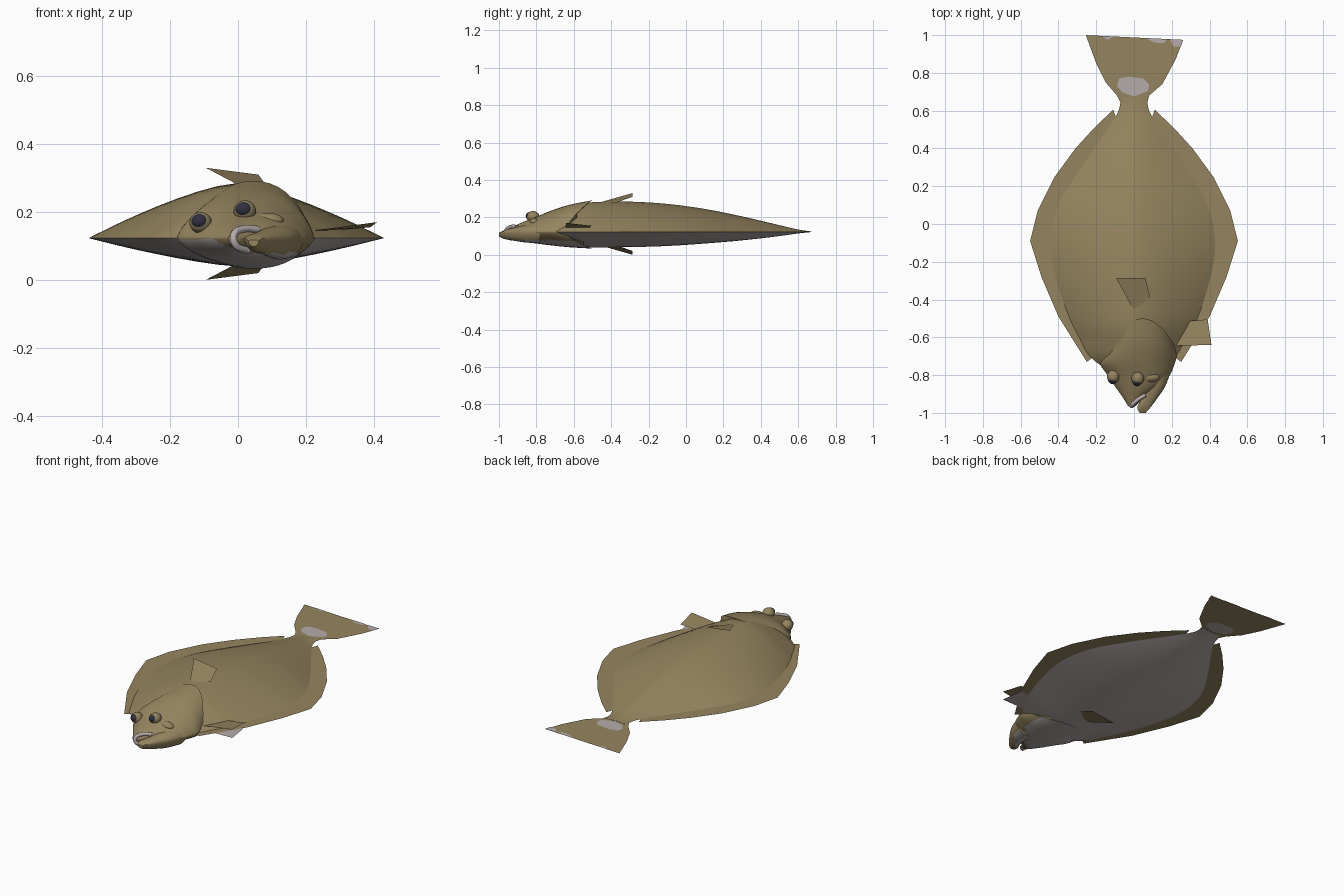
import bpy, bmesh, math
from mathutils import Vector

if "Cube" in bpy.data.objects:
    bpy.data.objects.remove(bpy.data.objects["Cube"])


def material(name, rgb):
    m = bpy.data.materials.new(name)
    m.diffuse_color = (*rgb, 1)
    m.use_nodes = True
    m.node_tree.nodes["Principled BSDF"].inputs["Base Color"].default_value = m.diffuse_color
    return m


OLIVE = material("olive skin", (0.30, 0.235, 0.115))
PALE = material("pale belly", (0.47, 0.41, 0.41))
DARK = material("dark eye", (0.03, 0.03, 0.05))
MID = 0.123


def make(name, verts, faces, mats, rule=None, smooth=True):
    me = bpy.data.meshes.new(name)
    me.from_pydata(verts, [], faces)
    ob = bpy.data.objects.new(name, me)
    bpy.context.collection.objects.link(ob)
    for m in mats:
        me.materials.append(m)
    if rule:
        for p in me.polygons:
            p.material_index = rule(p.center)
    if smooth:
        bm = bmesh.new()
        bm.from_mesh(me)
        bmesh.ops.recalc_face_normals(bm, faces=bm.faces)
        bm.to_mesh(me)
        bm.free()
        bpy.ops.object.select_all(action='DESELECT')
        ob.select_set(True)
        bpy.context.view_layer.objects.active = ob
        bpy.ops.object.shade_smooth_by_angle(angle=math.radians(45))
    return ob


def resample(rows, n=4):
    """Smooth spline through the station rows."""
    out = []
    for i in range(len(rows) - 1):
        a, b, c, d = (rows[max(0, min(len(rows) - 1, i + k))] for k in (-1, 0, 1, 2))
        for s in range(n):
            t = s / n
            out.append([0.5 * (2 * q + (r - p) * t + (2*p - 5*q + 4*r - w) * t*t
                               + (3*q - p - 3*r + w) * t**3)
                        for p, q, r, w in zip(a, b, c, d)])
    return out + [list(rows[-1])]


def loft(name, rows, power, round_, rule, seg=44):
    """Rows: y, left x, right x, top z, bottom z, backward bend of the ring."""
    rows = resample(rows)
    verts, faces = [], []
    for y, xl, xr, zt, zb, bend in rows:
        mid = min(max(MID, zb + 0.003), zt - 0.001)
        for k in range(seg):
            a = 2 * math.pi * k / seg
            u = math.cos(a)
            h = max(0, 1 - abs(u) ** power) ** round_
            z = mid + ((zt if k <= seg // 2 else zb) - mid) * h
            verts.append(((xl + xr) / 2 + u * (xr - xl) / 2, y - bend * u * u, z))
    for i in range(len(rows) - 1):
        for k in range(seg):
            k2 = (k + 1) % seg
            faces.append((i*seg + k, i*seg + k2, (i+1)*seg + k2, (i+1)*seg + k))
    faces.append(tuple(range(seg)))
    faces.append(tuple(range((len(rows) - 1) * seg, len(rows) * seg)))
    return make(name, verts, faces, [OLIVE, PALE], rule)


def plate(name, pts, mat):
    return make(name, pts, [tuple(range(len(pts)))], [mat], smooth=False)


def belly(c):
    return int(c.z < MID)


def head_belly(c):
    t = min(1, max(0, (c.x + 0.08) / 0.1))
    return int(c.z < 0.12 - 0.042 * t)


# Lens-shaped body
body = [(-0.78, -0.13, 0.14, 0.18, 0.07, 0), (-0.70, -0.235, 0.22, 0.225, 0.055, 0),
        (-0.60, -0.29, 0.28, 0.262, 0.044, 0), (-0.50, -0.34, 0.335, 0.281, 0.04, 0),
        (-0.30, -0.41, 0.40, 0.284, 0.041, 0), (-0.10, -0.44, 0.43, 0.272, 0.047, 0),
        (0.10, -0.40, 0.39, 0.245, 0.06, 0), (0.30, -0.28, 0.275, 0.205, 0.077, 0),
        (0.50, -0.14, 0.14, 0.158, 0.10, 0), (0.60, -0.082, 0.08, 0.135, 0.114, 0),
        (0.67, -0.07, 0.07, 0.1245, 0.1215, 0)]
loft("body", body, 1.5, 1, belly)

# Head whose rear rim forms the gill cover edge
head = [(-0.50, -0.13, 0.22, 0.291, 0.033, 0.15), (-0.62, -0.16, 0.225, 0.268, 0.04, 0.08),
        (-0.72, -0.18, 0.215, 0.236, 0.05, 0.02), (-0.80, -0.14, 0.19, 0.203, 0.06, 0),
        (-0.86, -0.10, 0.14, 0.18, 0.068, 0), (-0.91, -0.065, 0.065, 0.158, 0.083, 0),
        (-0.965, -0.03, 0.0, 0.133, 0.103, 0)]
loft("head", head, 2.3, 0.75, head_belly)

# Lower jaw beside the slanted mouth
jaw = [(-0.78, 0.05, 0.195, 0.17, 0.06, 0), (-0.86, 0.05, 0.165, 0.158, 0.066, 0),
       (-0.92, 0.04, 0.125, 0.145, 0.075, 0), (-0.97, 0.018, 0.088, 0.132, 0.084, 0),
       (-1.0, 0.03, 0.062, 0.117, 0.098, 0)]
loft("lower_jaw", jaw, 2.3, 0.6, head_belly, 24)

# Pale lip wrapped round the upper jaw
curve = bpy.data.curves.new("lip", 'CURVE')
curve.dimensions = '3D'
curve.bevel_depth = 0.011
curve.bevel_resolution = 2
path = [(0.06, -0.905, 0.148), (0.02, -0.93, 0.15), (-0.012, -0.96, 0.132),
        (-0.008, -0.962, 0.105), (0.03, -0.93, 0.085)]
sp = curve.splines.new('BEZIER')
sp.bezier_points.add(len(path) - 1)
for bp, co in zip(sp.bezier_points, path):
    bp.co = co
    bp.handle_left_type = bp.handle_right_type = 'AUTO'
curve.materials.append(PALE)
bpy.context.collection.objects.link(bpy.data.objects.new("lip", curve))


# Eyes: skin bulge with a dark ball at the front
def ball(name, loc, r, scale, mat):
    bpy.ops.mesh.primitive_uv_sphere_add(segments=24, ring_count=14, radius=r, location=loc)
    ob = bpy.context.object
    ob.name = name
    ob.scale = scale
    ob.data.materials.append(mat)
    bpy.ops.object.shade_smooth()


for side, x, y, z in (("left", -0.11, -0.808, 0.168), ("right", 0.02, -0.818, 0.203)):
    ball(side + "_eye_bulge", (x, y, z), 0.033, (1, 1.05, 0.95), OLIVE)
    ball(side + "_eye", (x - 0.003, y - 0.014, z + 0.004), 0.025, (1, 1, 0.9), DARK)
ball("eye_ridge", (0.085, -0.81, 0.175), 0.045, (1.1, 0.6, 0.5), OLIVE)

# Long side fins as single sheets running from inside the body rim to the outline
outer = [(0.25, -0.73), (0.40, -0.49), (0.49, -0.28), (0.55, -0.09), (0.51, 0.07),
         (0.42, 0.25), (0.31, 0.40), (0.21, 0.51), (0.11, 0.605)]
inner = [(0.21, -0.70), (0.32, -0.49), (0.39, -0.28), (0.42, -0.09), (0.39, 0.07),
         (0.30, 0.25), (0.20, 0.40), (0.12, 0.50), (0.09, 0.55)]
for side, s in (("left", -1), ("right", 1)):
    n = len(outer)
    vs = [(s * x, y, MID) for x, y in outer + inner]
    make(side + "_edge_fin", vs, [(i, i + 1, n + i + 1, n + i) for i in range(n - 1)],
         [OLIVE], smooth=False)

# Tail fin sheet and its pale marks
tail = [(-0.07, 0.64), (-0.09, 0.68), (-0.15, 0.75), (-0.20, 0.85), (-0.255, 1.0),
        (0.26, 0.975), (0.22, 0.87), (0.15, 0.74), (0.08, 0.68), (0.07, 0.64)]
plate("tail_fin", [(x, y, MID) for x, y in tail], OLIVE)
marks = {"tail_patch": [(-0.09, 0.73), (-0.08, 0.77), (-0.03, 0.78), (0.05, 0.77), (0.08, 0.74),
                        (0.075, 0.705), (0, 0.675), (-0.06, 0.695)],
         "tail_mark_left": [(-0.17, 0.995), (-0.14, 0.975), (-0.11, 0.992)],
         "tail_mark_mid": [(0.06, 0.984), (0.11, 0.96), (0.16, 0.958), (0.17, 0.979)],
         "tail_mark_right": [(0.19, 0.977), (0.21, 0.94), (0.248, 0.937), (0.26, 0.975)]}
for name, pts in marks.items():
    plate(name, [(x, y, MID + 0.002) for x, y in pts], PALE)
plate("tail_patch_below", [(x, y, MID - 0.002) for x, y in marks["tail_patch"]], PALE)

# Breast fins on the upper and lower faces
fin = [(0.0, -0.46, 0.28), (-0.095, -0.285, 0.33), (0.06, -0.285, 0.31), (0.085, -0.385, 0.275)]
plate("upper_breast_fin", fin, OLIVE)
plate("lower_breast_fin", [(x, y, 0.33 - z) for x, y, z in fin], OLIVE)

# Paired throat fins on the right edge
throat = [(0.22, -0.645, 0.145), (0.41, -0.64, 0.17), (0.39, -0.505, 0.155), (0.28, -0.515, 0.145)]
plate("upper_throat_fin", throat, OLIVE)
plate("lower_throat_fin", [(x, y, MID - 0.003) for x, y, z in throat], PALE)
